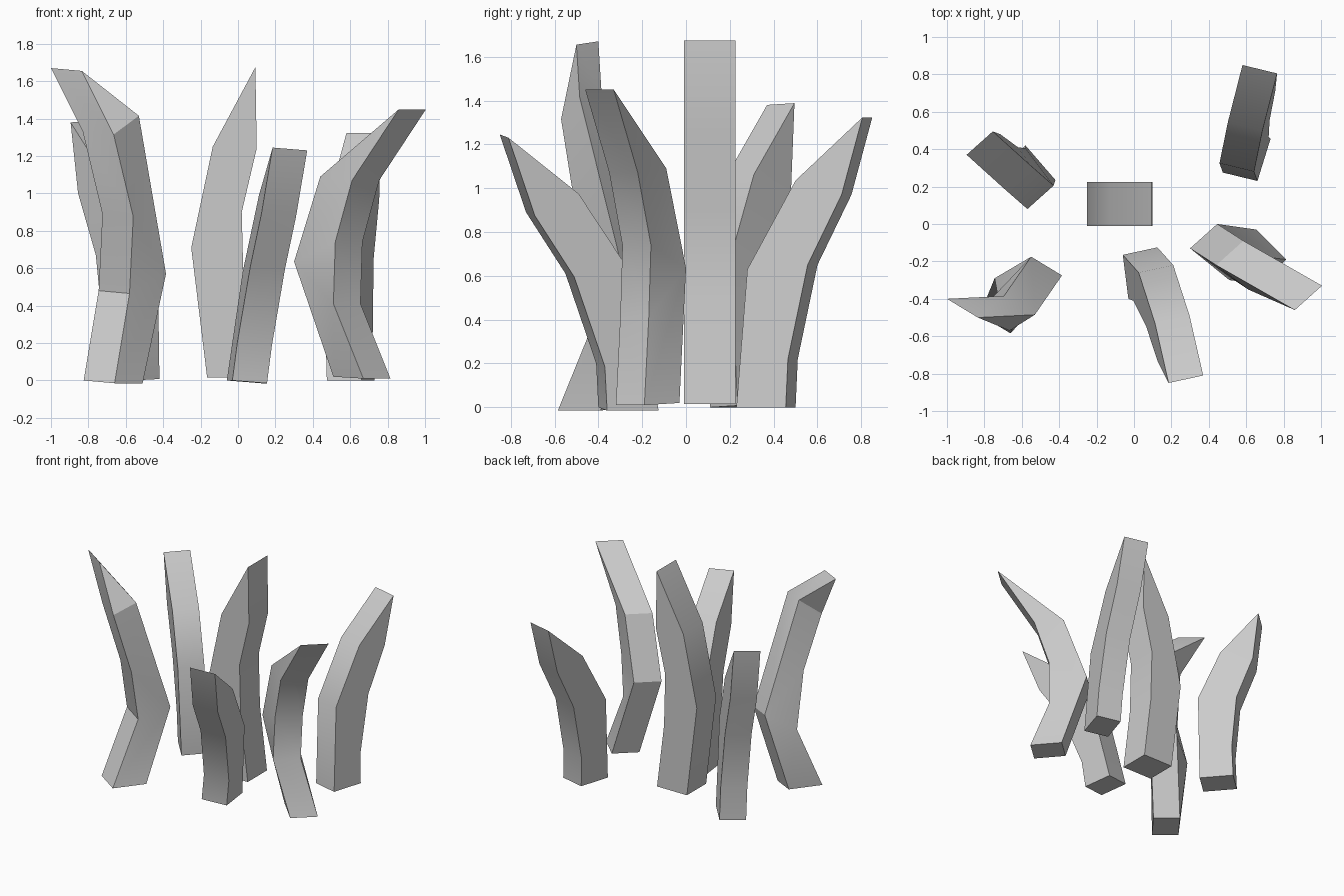
import bpy, bmesh
from mathutils import Vector

# Side of a blade: 0-1 base, 1-4 inner bend, 5 tip, 6-7 outer bend
SIDE = [(0, 1, 2, 7), (7, 2, 3), (7, 3, 4, 6), (6, 4, 5)]


def blade(name, width, outline):
    """Bent blade: one side outline swept along the width vector."""
    bm = bmesh.new()
    w = Vector(width)
    near = [bm.verts.new(p) for p in outline]
    far = [bm.verts.new(Vector(p) + w) for p in outline]
    for f in SIDE:
        bm.faces.new([near[i] for i in f])
        bm.faces.new([far[i] for i in reversed(f)])
    for i in range(8):
        j = (i + 1) % 8
        bm.faces.new((near[j], near[i], far[i], far[j]))
    bmesh.ops.recalc_face_normals(bm, faces=bm.faces)
    me = bpy.data.meshes.new(name)
    bm.to_mesh(me)
    bm.free()
    ob = bpy.data.objects.new(name, me)
    bpy.context.collection.objects.link(ob)
    bpy.ops.object.select_all(action='DESELECT')
    ob.select_set(True)
    bpy.context.view_layer.objects.active = ob
    bpy.ops.object.shade_smooth_by_angle(angle=0.52)


# Upright blade in the middle
blade("center_blade", (0, .235, 0), [
    (-.165, -.01, .015), (.09, -.01, .015), (.03, -.01, .5), (.02, -.01, .9),
    (.1, -.01, 1.24), (.093, -.01, 1.675), (-.135, -.01, 1.25), (-.25, -.01, .71)])

# Blade leaning forward
blade("front_blade", (.185, .04, -.015), [
    (-.06, -.165, 0), (-.03, -.4, 0), (-.004, -.41, .2), (.066, -.55, .61),
    (.125, -.73, .89), (.185, -.85, 1.245), (.112, -.53, .99), (.025, -.26, .58)])

# Blade leaning to the back right
blade("back_right_blade", (-.185, .045, 0), [
    (.66, .23, 0), (.73, .455, 0), (.72, .465, .22), (.725, .555, .65),
    (.755, .71, .97), (.765, .805, 1.323), (.687, .5, 1.035), (.642, .28, .63)])

# Blade leaning to the right
blade("right_blade", (.145, .13, 0), [
    (.51, -.16, .02), (.67, -.32, .01), (.51, -.3, .41), (.52, -.29, .74),
    (.61, -.35, 1.07), (.86, -.46, 1.45), (.44, -.22, 1.09), (.3, -.13, .635)])

# Blade leaning to the back left
blade("back_left_blade", (.14, .125, .008), [
    (-.56, .11, 0), (-.72, .295, 0), (-.72, .28, .25), (-.76, .285, .67),
    (-.855, .355, 1.0), (-.895, .37, 1.38), (-.69, .185, 1.055), (-.57, .08, .68)])

# Tall blade leaning to the front left
blade("front_left_blade", (.165, -.1, -.015), [
    (-.675, -.29, 0), (-.825, -.485, 0), (-.745, -.29, .48), (-.725, -.4, .89),
    (-.83, -.47, 1.33), (-1.0, -.4, 1.67), (-.695, -.385, 1.43), (-.55, -.175, .585)])
